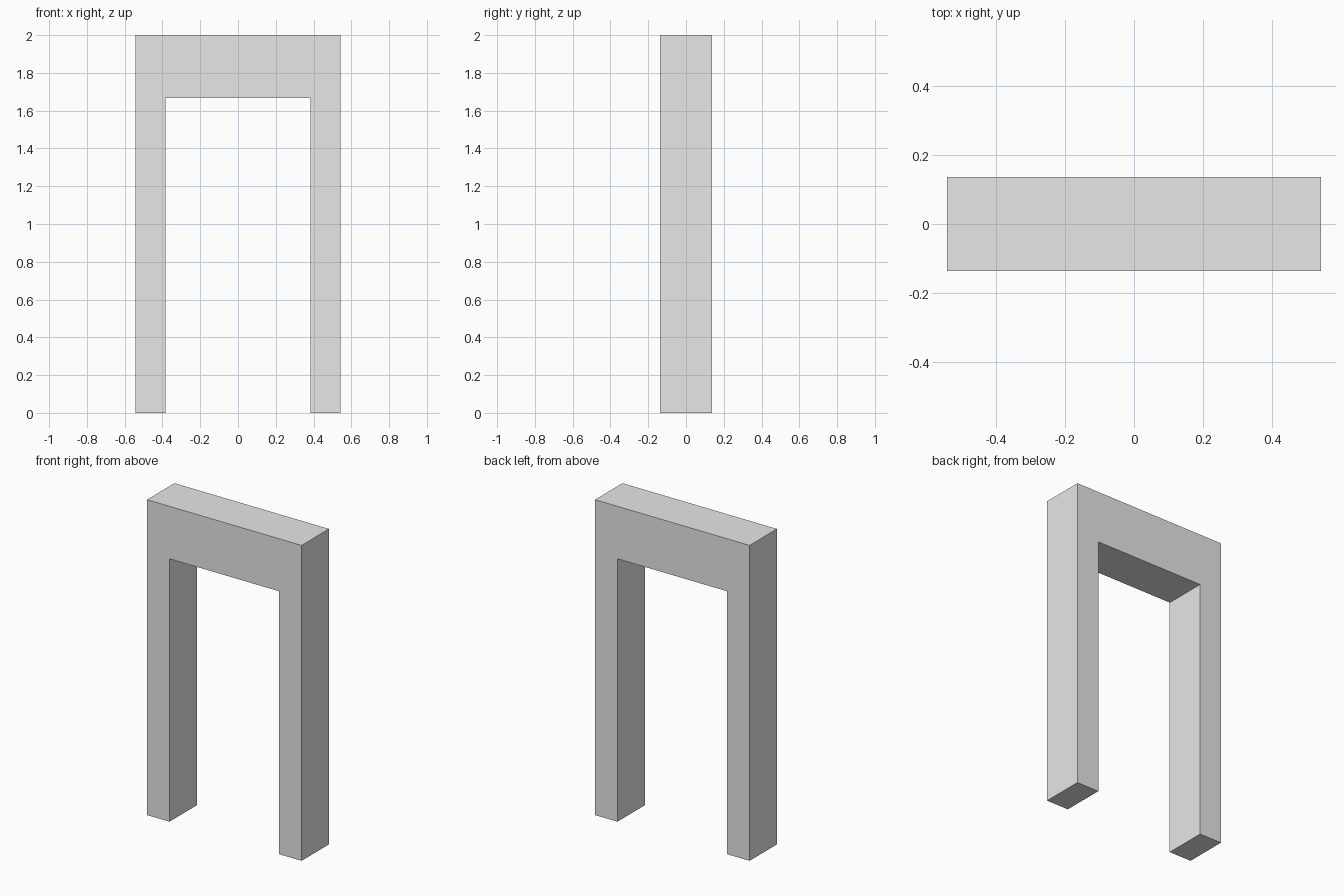
import bpy
import bmesh

cube = bpy.data.objects.get("Cube")
if cube:
    bpy.data.objects.remove(cube, do_unlink=True)

HALF_WIDTH, HALF_DEPTH, HEIGHT = 0.542, 0.137, 2.0
OPENING_HALF, OPENING_TOP = 0.385, 1.667

# Plain grey finish
grey = bpy.data.materials.new("light_grey")
grey.use_nodes = True
colour = (0.8, 0.8, 0.8, 1.0)
grey.diffuse_color = colour
grey.node_tree.nodes["Principled BSDF"].inputs["Base Color"].default_value = colour

# Arch outline: one half, mirrored to the other side
half = [(OPENING_HALF, OPENING_TOP), (OPENING_HALF, 0),
        (HALF_WIDTH, 0), (HALF_WIDTH, HEIGHT)]
outline = half + [(-x, z) for x, z in reversed(half)]

# Extrude the outline front to back
bm = bmesh.new()
front = bm.faces.new([bm.verts.new((x, -HALF_DEPTH, z)) for x, z in outline])
result = bmesh.ops.extrude_face_region(bm, geom=[front], use_keep_orig=True)
back_verts = [g for g in result["geom"] if isinstance(g, bmesh.types.BMVert)]
bmesh.ops.translate(bm, verts=back_verts, vec=(0, 2 * HALF_DEPTH, 0))
bmesh.ops.recalc_face_normals(bm, faces=bm.faces[:])

mesh = bpy.data.meshes.new("door_frame")
bm.to_mesh(mesh)
bm.free()
mesh.materials.append(grey)
frame = bpy.data.objects.new("door_frame", mesh)
bpy.context.collection.objects.link(frame)
